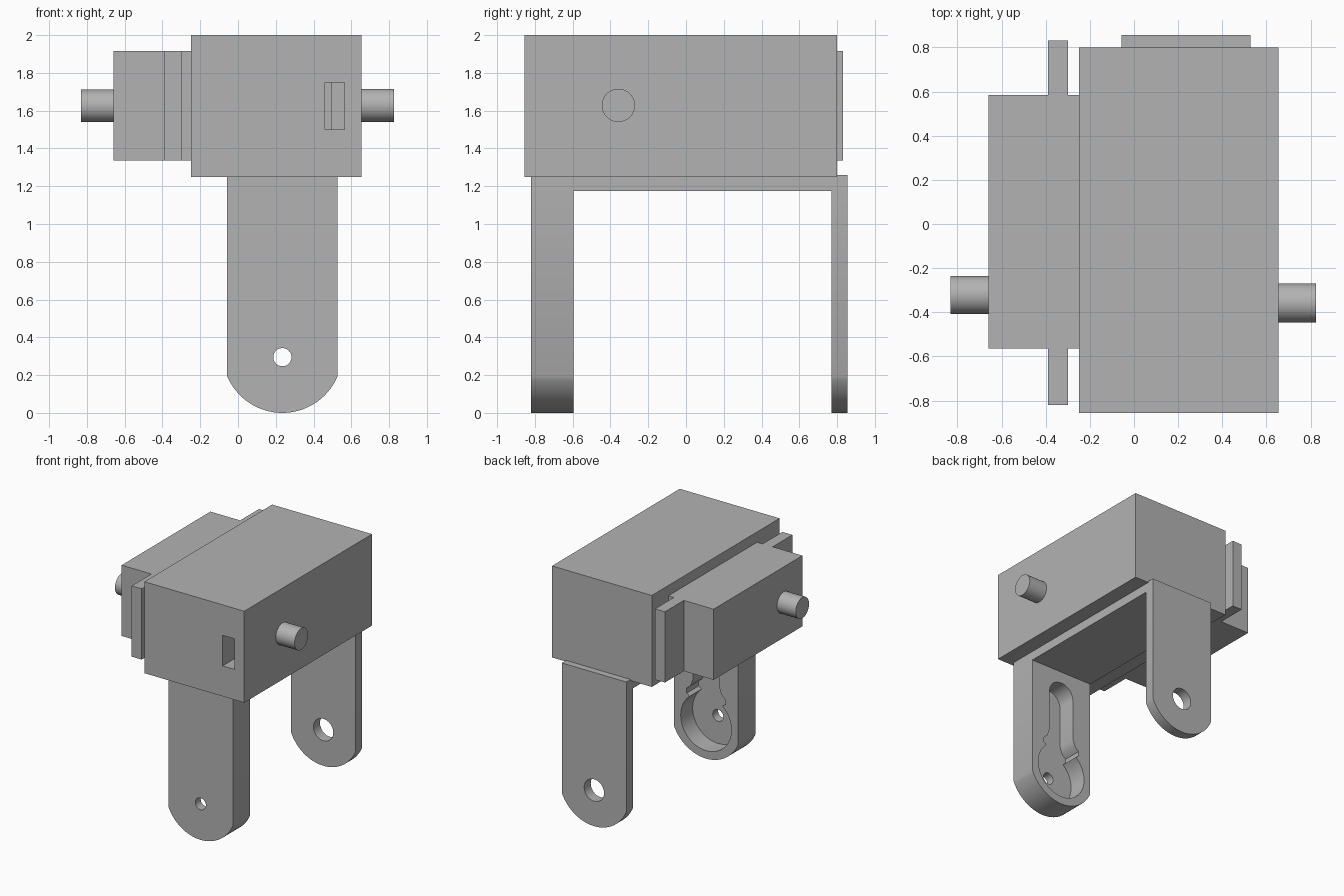
import bpy, bmesh
from math import sin, cos, radians, asin
from mathutils import Matrix

if "Cube" in bpy.data.objects:
    bpy.data.objects.remove(bpy.data.objects["Cube"])

grey = bpy.data.materials.new("plain grey")
grey.use_nodes = True
grey.diffuse_color = (0.45, 0.45, 0.45, 1)
grey.node_tree.nodes["Principled BSDF"].inputs["Base Color"].default_value = (0.45, 0.45, 0.45, 1)

LEG_X = 0.235      # centre line of the bracket
HALF = 0.292       # half its width
PIVOT_Z = 0.295    # height of the pivot holes


def finish(name, bm):
    bmesh.ops.recalc_face_normals(bm, faces=bm.faces)
    mesh = bpy.data.meshes.new(name)
    bm.to_mesh(mesh)
    bm.free()
    mesh.materials.append(grey)
    ob = bpy.data.objects.new(name, mesh)
    bpy.context.collection.objects.link(ob)
    return ob


def box(name, x, y, z):
    bm = bmesh.new()
    bmesh.ops.create_cube(bm, size=1)
    for v in bm.verts:
        v.co = [lo + (hi - lo) * (c + 0.5) for c, (lo, hi) in zip(v.co, (x, y, z))]
    return finish(name, bm)


def plate(name, outline, y0, y1):
    """Extrude an x-z outline from y0 to y1."""
    bm = bmesh.new()
    face = bm.faces.new([bm.verts.new((px, y0, pz)) for px, pz in outline])
    grown = bmesh.ops.extrude_face_region(bm, geom=[face])["geom"]
    for v in grown:
        if isinstance(v, bmesh.types.BMVert):
            v.co.y = y1
    return finish(name, bm)


def arc(cx, cz, r, start, end, steps=32):
    angles = [radians(start + (end - start) * i / steps) for i in range(steps + 1)]
    return [(cx + r * cos(a), cz + r * sin(a)) for a in angles]


def peg(name, x0, x1, y, z, r):
    bm = bmesh.new()
    turn = Matrix.Translation(((x0 + x1) / 2, y, z)) @ Matrix.Rotation(radians(90), 4, 'Y')
    bmesh.ops.create_cone(bm, cap_ends=True, segments=48, radius1=r, radius2=r,
                          depth=x1 - x0, matrix=turn)
    return smooth(finish(name, bm))


def activate(ob):
    bpy.ops.object.select_all(action='DESELECT')
    ob.select_set(True)
    bpy.context.view_layer.objects.active = ob


def smooth(ob):
    activate(ob)
    bpy.ops.object.shade_smooth_by_angle(angle=radians(30))
    return ob


def cut(ob, cutter):
    cutter.hide_render = True
    mod = ob.modifiers.new("cut", 'BOOLEAN')
    mod.operation = 'DIFFERENCE'
    mod.solver = 'EXACT'
    mod.object = cutter
    activate(ob)
    bpy.ops.object.modifier_apply(modifier=mod.name)
    bpy.data.objects.remove(cutter)


def leg(name, y0, y1, top, hole):
    """Flat leg with a shallow rounded foot and a pivot hole."""
    r = 0.317
    spread = 90 - 22.9
    outline = arc(LEG_X, r, r, 270 - spread, 270 + spread)
    outline += [(LEG_X + HALF, top), (LEG_X - HALF, top)]
    ob = plate(name, outline, y0, y1)
    circle = arc(LEG_X, PIVOT_Z, hole, 0, 360, 40)[:-1]
    cut(ob, plate("hole_cutter", circle, y0 - 0.1, y1 + 0.1))
    return ob


# Main housing with a stepped slot in its front
housing = box("housing", (-0.25, 0.655), (-0.855, 0.80), (1.25, 2.0))
cut(housing, box("slot_cutter", (0.46, 0.565), (-0.95, -0.55), (1.50, 1.75)))
cut(housing, box("slot_step_cutter", (0.46, 0.495), (-0.95, -0.35), (1.50, 1.75)))

# Motor on the right side, with its mounting flange
box("motor_body", (-0.66, -0.25), (-0.565, 0.585), (1.335, 1.915))
box("motor_flange", (-0.39, -0.30), (-0.82, 0.83), (1.335, 1.915))

# Shaft pegs on both sides
peg("motor_shaft", -0.83, -0.66, -0.322, 1.625, 0.086)
peg("housing_pin", 0.655, 0.825, -0.358, 1.628, 0.088)

# Fork bracket below the housing
box("bracket_bridge", (LEG_X - HALF, LEG_X + HALF), (-0.60, 0.775), (1.175, 1.25))
back_leg = leg("back_leg", 0.77, 0.855, 1.26, 0.09)
front_leg = leg("front_leg", -0.82, -0.595, 1.25, 0.048)

# Keyhole pocket for the lever arm, sunk in the inner face of the front leg
shoulder = [(0.175, 0.49), (0.175, 0.53), (0.14, 0.56), (0.118, 0.62)]
pocket = arc(LEG_X, PIVOT_Z, 0.23, 130, 410, 40)
pocket += [(LEG_X + dx, z) for dx, z in shoulder]
pocket += arc(LEG_X, 0.96, 0.118, 0, 180, 24)
pocket += [(LEG_X - dx, z) for dx, z in reversed(shoulder)]
cut(front_leg, plate("pocket_cutter", pocket, -0.75, -0.5))

for ob in (back_leg, front_leg):
    smooth(ob)
